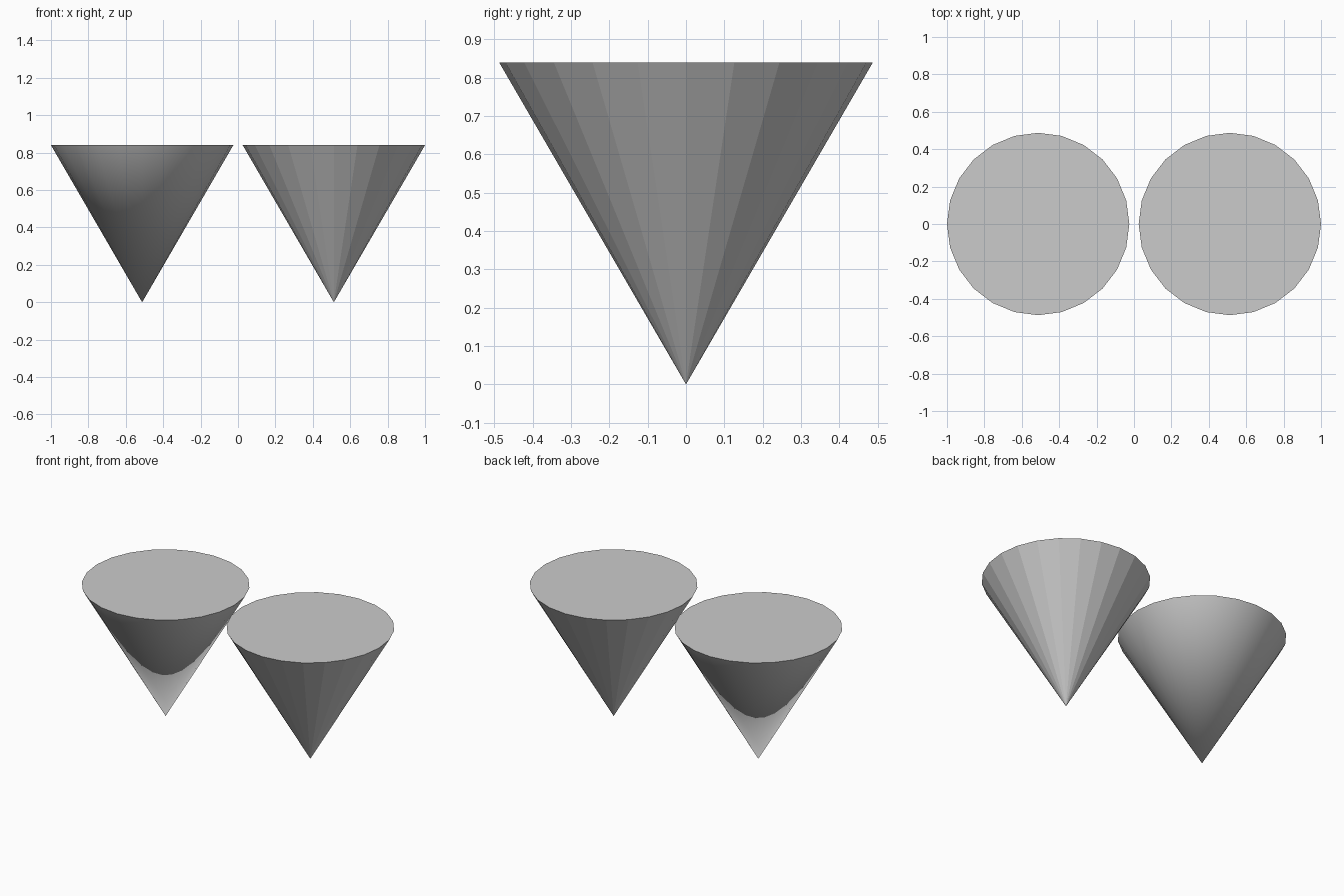
import bpy
import math

if "Cube" in bpy.data.objects:
    bpy.data.objects.remove(bpy.data.objects["Cube"])

RADIUS = 0.4875
HEIGHT = 0.84


def inverted_cone(name, x):
    # 24-sided capped cone standing on its tip
    bpy.ops.mesh.primitive_cone_add(
        vertices=24, radius1=RADIUS, radius2=0, depth=HEIGHT,
        location=(x, 0, HEIGHT / 2), rotation=(math.pi, 0, 0))
    cone = bpy.context.object
    cone.name = name
    bpy.ops.object.transform_apply(location=False, rotation=True, scale=False)
    return cone


# Left cone: smooth side with a crisp rim
inverted_cone("smooth_cone", -0.5125)
bpy.ops.object.shade_smooth_by_angle(angle=math.radians(30))

# Right cone: faceted side
inverted_cone("faceted_cone", 0.5125)
bpy.ops.object.shade_flat()
